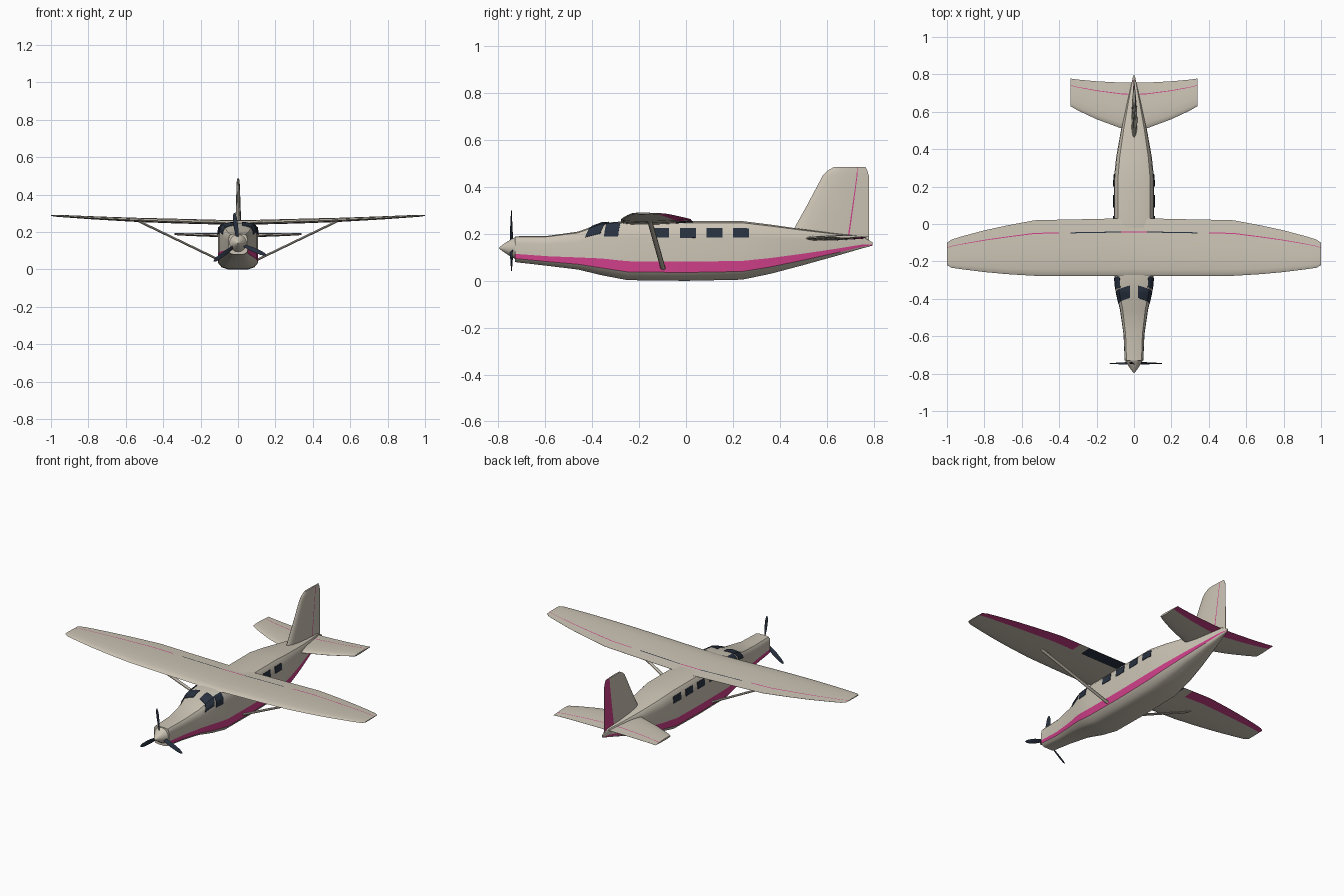
import bpy, bmesh, math
from mathutils import Vector

cube = bpy.data.objects.get("Cube")
if cube:
    bpy.data.objects.remove(cube)


def material(name, rgb):
    m = bpy.data.materials.new(name)
    m.use_nodes = True
    m.diffuse_color = (*rgb, 1)
    m.node_tree.nodes["Principled BSDF"].inputs["Base Color"].default_value = (*rgb, 1)
    return m


CREAM, PINK, NAVY = range(3)
MATS = [material("cream", (0.60, 0.55, 0.46)),
        material("pink", (0.62, 0.05, 0.25)),
        material("navy", (0.022, 0.032, 0.053))]
parts = []


def loft(name, rings, pick=lambda i, j: CREAM):
    """Skin closed rings in order and cap both ends; pick gives a face's colour."""
    bm = bmesh.new()
    vs = [[bm.verts.new(p) for p in ring] for ring in rings]
    n = len(vs[0])
    for i in range(len(vs) - 1):
        for j in range(n):
            k = (j + 1) % n
            f = bm.faces.new((vs[i][j], vs[i][k], vs[i + 1][k], vs[i + 1][j]))
            f.material_index = pick(i, j)
    for end in (vs[0], vs[-1]):
        bm.faces.new(end).material_index = pick(0, 0)
    bmesh.ops.recalc_face_normals(bm, faces=bm.faces)
    mesh = bpy.data.meshes.new(name)
    bm.to_mesh(mesh)
    bm.free()
    for m in MATS:
        mesh.materials.append(m)
    obj = bpy.data.objects.new(name, mesh)
    bpy.context.collection.objects.link(obj)
    parts.append(obj)
    return obj


def lerp(a, b, f):
    return [p + (q - p) * f for p, q in zip(a, b)]


# Fuselage: stations (y, half width, bottom, top) and half section (width, height)
STATIONS = [(-0.73, 0.05, 0.08, 0.19), (-0.59, 0.056, 0.064, 0.192),
            (-0.46, 0.075, 0.048, 0.21), (-0.36, 0.098, 0.024, 0.247),
            (-0.25, 0.108, 0.003, 0.255), (0, 0.108, 0, 0.255),
            (0.24, 0.108, 0.005, 0.255), (0.36, 0.095, 0.03, 0.24),
            (0.5, 0.07, 0.067, 0.22), (0.64, 0.04, 0.106, 0.202),
            (0.75, 0.014, 0.138, 0.19), (0.795, 0.004, 0.15, 0.165)]
SECTION = [(0, 0), (0.5, 0), (0.8, 0.04), (1, 0.14), (1, 0.32), (1, 0.72),
           (0.96, 0.88), (0.8, 0.97), (0.45, 1), (0, 1)]


def skin(y, t):
    """Point on the left half of the fuselage at y and section position t."""
    for a, b in zip(STATIONS, STATIONS[1:]):
        if y <= b[0]:
            break
    _, w, lo, hi = lerp(a, b, (y - a[0]) / (b[0] - a[0]))
    i = min(int(t), len(SECTION) - 2)
    u, v = lerp(SECTION[i], SECTION[i + 1], t - i)
    return Vector((u * w, y, lo + (hi - lo) * v))


def fuselage_ring(y):
    half = [skin(y, t) for t in range(len(SECTION))]
    return half + [Vector((-p.x, p.y, p.z)) for p in half[-2:0:-1]]


loft("fuselage", [fuselage_ring(s[0]) for s in STATIONS],
     lambda i, j: PINK if j in (3, 14) else CREAM)


# Windows: thin plates that follow the fuselage skin
def window(name, y0, y1, t0, t1, slant=0.0):
    for side, label in ((1, "left"), (-1, "right")):
        rings = []
        for i in range(9):
            outer, inner = [], []
            for k in range(13):
                t = t0 + (t1 - t0) * k / 12
                y = y0 + (y1 - y0) * i / 8 + slant * (t - t0)
                p, e = skin(y, t), 0.004
                n = (skin(y, t + e) - skin(y, t - e)).cross(
                    skin(y - e, t) - skin(y + e, t)).normalized()
                if n.x < 0:
                    n = -n
                for row, d in ((outer, 0.003), (inner, -0.003)):
                    q = p + n * d
                    row.append((q.x * side, q.y, q.z))
            rings.append(outer + inner[::-1])
        loft(f"{label}_{name}", rings, lambda i, j: NAVY)


for i, y in enumerate((-0.14, -0.025, 0.088, 0.2)):
    window(f"cabin_window_{i + 1}", y, y + 0.068, 5, 6)
window("windshield", -0.43, -0.365, 5.5, 8.5, 0.012)
window("cockpit_window", -0.35, -0.29, 5.1, 7.2, 0.005)


# Flying surfaces: sections (span, leading y, trailing y, centre, thickness)
def airfoil(hinge):
    upper = [(0, 0), (0.03, 0.45), (0.12, 0.8), (0.3, 1), (0.55, 0.8),
             (hinge, 0.5), (hinge + 0.018, 0.47), (1, 0.05)]
    return upper + [(c, -0.8 * h) for c, h in upper[:0:-1]]


def surface(name, sections, hinge, place, line=lambda s: PINK):
    foil = airfoil(hinge)
    rings = [[place(s, a + (b - a) * c, z + h * th / 2) for c, h in foil]
             for s, a, b, z, th in sections]

    def pick(i, j):
        mid = abs(sections[i][0] + sections[i + 1][0]) / 2
        return line(mid) if j in (5, len(foil) - 7) else CREAM
    loft(name, rings, pick)


def mirrored(half):
    return [(-s[0], *s[1:]) for s in half[::-1]] + half


def flat(s, y, h):
    return (s, y, h)


def upright(s, y, h):
    return (h, y, s)


def wing_line(s):
    return PINK if s < 0.07 or s > 0.37 else NAVY if s < 0.34 else CREAM


surface("wing", mirrored([
    (0.07, -0.278, 0.03, 0.25, 0.028), (0.34, -0.278, 0.024, 0.257, 0.028),
    (0.4, -0.278, 0.023, 0.259, 0.027), (0.53, -0.277, 0.02, 0.263, 0.025),
    (0.68, -0.268, -0.008, 0.27, 0.021), (0.8, -0.257, -0.034, 0.276, 0.018),
    (0.92, -0.242, -0.066, 0.283, 0.014), (0.975, -0.234, -0.083, 0.286, 0.011),
    (1.0, -0.22, -0.1, 0.288, 0.006)]), 0.755, flat, wing_line)
surface("tailplane", mirrored([
    (0.0, 0.5, 0.755, 0.18, 0.024), (0.07, 0.512, 0.756, 0.181, 0.024),
    (0.2, 0.56, 0.763, 0.184, 0.02), (0.3, 0.607, 0.772, 0.187, 0.016),
    (0.34, 0.63, 0.778, 0.188, 0.012)]), 0.745, flat)
surface("fin", [
    (0.17, 0.43, 0.78, 0, 0.038), (0.225, 0.462, 0.78, 0, 0.036),
    (0.32, 0.515, 0.78, 0, 0.029), (0.448, 0.583, 0.78, 0, 0.02),
    (0.47, 0.604, 0.774, 0, 0.017), (0.486, 0.632, 0.765, 0, 0.012)], 0.735, upright)

# Wing struts
for side, label in ((1, "left"), (-1, "right")):
    a, b = Vector((side * 0.1, -0.097, 0.05)), Vector((side * 0.53, -0.155, 0.257))
    across = (b - a).cross(Vector((0, 1, 0))).normalized()
    angles = [k * math.tau / 12 for k in range(12)]
    loft(f"{label}_wing_strut",
         [[p + across * 0.006 * math.cos(q) + Vector((0, 0.011 * math.sin(q), 0))
           for q in angles] for p in (a, b)])

# Spinner
HUB = Vector((0, -0.745, 0.14))
loft("spinner", [[(r * math.cos(k * math.tau / 16), y, HUB.z + r * math.sin(k * math.tau / 16))
                  for k in range(16)]
                 for y, r in ((-0.725, 0.049), (-0.745, 0.038), (-0.775, 0.019),
                              (-0.79, 0.008), (-0.797, 0.002))])

# Propeller blades: stations (radius, half width, twist)
BLADE = [(0.02, 0.007, 0.9), (0.05, 0.011, 0.65), (0.09, 0.013, 0.4),
         (0.135, 0.011, 0.25), (0.155, 0.007, 0.2), (0.162, 0.002, 0.2)]
for n in range(3):
    a = math.radians(97 + 120 * n)
    out = Vector((math.cos(a), 0, math.sin(a)))
    tangent = Vector((-math.sin(a), 0, math.cos(a)))
    rings = []
    for r, w, twist in BLADE:
        chord = tangent * math.cos(twist) + Vector((0, math.sin(twist), 0))
        thick = chord.cross(out) * 0.0025
        p = HUB + out * r
        rings.append([p + chord * w, p + thick, p - chord * w, p - thick])
    loft(f"propeller_blade_{n + 1}", rings, lambda i, j: NAVY)

# Smooth shading with crisp edges
bpy.ops.object.select_all(action="DESELECT")
for obj in parts:
    obj.select_set(True)
bpy.context.view_layer.objects.active = parts[0]
bpy.ops.object.shade_smooth_by_angle(angle=math.radians(35))
